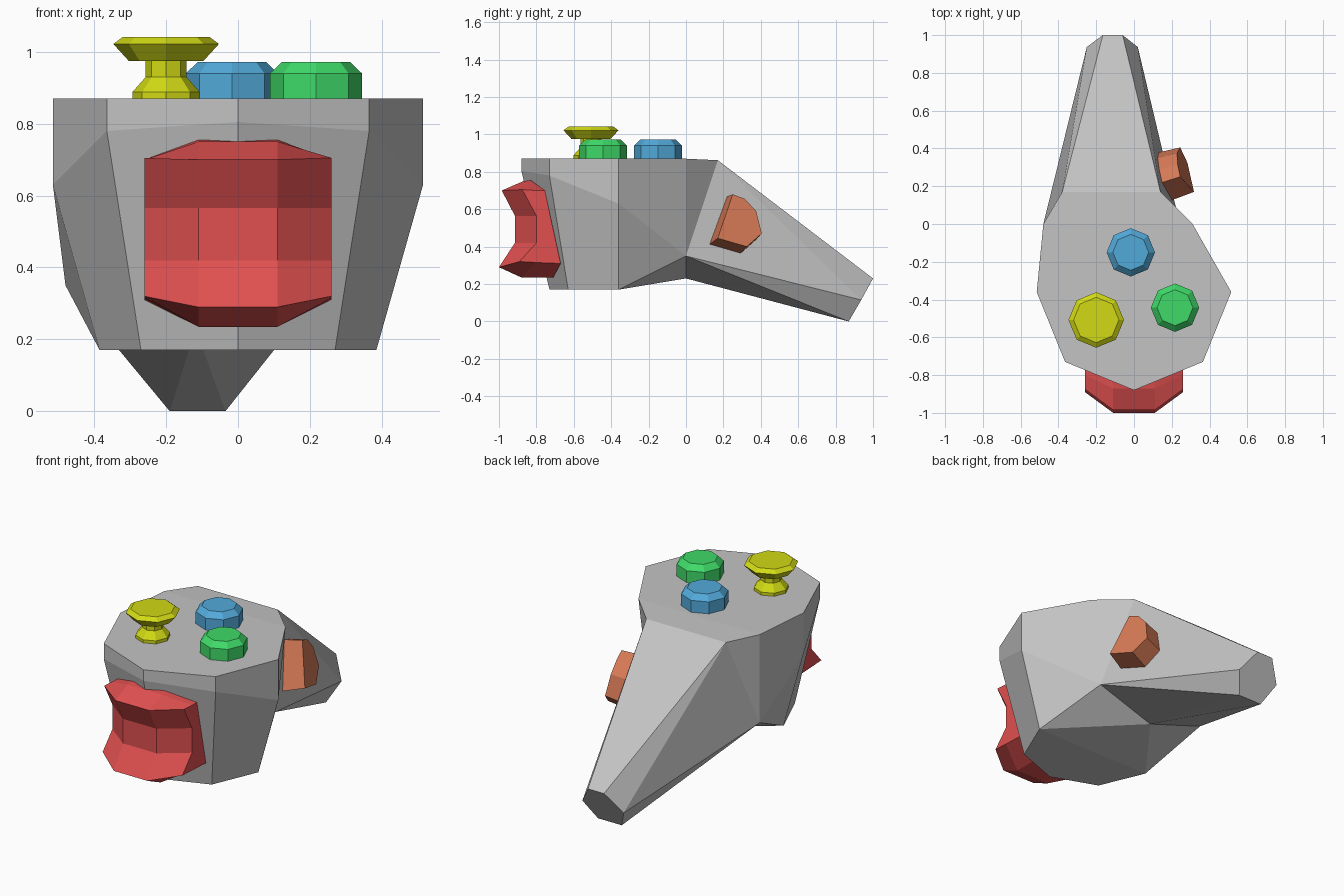
import bpy, bmesh, math
from mathutils import Vector

if "Cube" in bpy.data.objects:
    bpy.data.objects.remove(bpy.data.objects["Cube"], do_unlink=True)


def material(name, rgb):
    m = bpy.data.materials.new(name)
    m.use_nodes = True
    m.diffuse_color = (*rgb, 1)
    m.node_tree.nodes["Principled BSDF"].inputs["Base Color"].default_value = (*rgb, 1)
    return m


GREY = material("light grey", (0.55, 0.55, 0.55))
RED = material("red", (0.75, 0.08, 0.08))
YELLOW = material("yellow", (0.64, 0.70, 0.007))
GREEN = material("green", (0.05, 0.70, 0.14))
BLUE = material("blue", (0.084, 0.40, 0.70))
ORANGE = material("orange", (0.68, 0.195, 0.093))


def finish(name, bm, mat):
    bmesh.ops.recalc_face_normals(bm, faces=bm.faces)
    mesh = bpy.data.meshes.new(name)
    bm.to_mesh(mesh)
    bm.free()
    mesh.materials.append(mat)
    obj = bpy.data.objects.new(name, mesh)
    bpy.context.collection.objects.link(obj)
    return obj


def ring(bm, points):
    return [bm.verts.new(p) for p in points]


def bridge(bm, a, b, closed=True):
    n = len(a)
    for i in range(n if closed else n - 1):
        j = (i + 1) % n
        bm.faces.new((a[i], a[j], b[j], b[i]))


def mirrored(points):
    """Half outline from +x to the centre, continued to -x."""
    return points + [(-x, y, z) for x, y, z in reversed(points[:-1])]


def body():
    bm = bmesh.new()
    # front shell: rim, shoulder line and flat base, running from +x round to -x
    rim = ring(bm, [(0.31, 0, 0.87)]
               + mirrored([(0.515, -0.36, 0.87), (0.365, -0.73, 0.87), (0, -0.88, 0.87)])
               + [(-0.48, 0, 0.87)])
    waist = ring(bm, [(0.243, 0, 0.35)]
                 + mirrored([(0.515, -0.36, 0.63), (0.365, -0.73, 0.78), (0, -0.88, 0.805)])
                 + [(-0.48, 0, 0.35)])
    base = ring(bm, mirrored([(0.385, -0.36, 0.17), (0.27, -0.63, 0.17), (0, -0.73, 0.17)]))
    keel = bm.verts.new((-0.118, 0, 0.23))
    bridge(bm, rim, waist, closed=False)
    bridge(bm, waist[1:-1], base, closed=False)
    bm.faces.new(rim)
    bm.faces.new(base)
    bm.faces.new((keel, base[0], base[-1]))
    # tapering tail ending in a hexagon
    top = ring(bm, [(0.14, 0.17, 0.862), (-0.38, 0.17, 0.862)])
    tip = ring(bm, [(-0.06, 1, 0.23), (0.02, 0.937, 0.115), (-0.035, 0.87, 0),
                    (-0.19, 0.87, 0), (-0.25, 0.937, 0.115), (-0.165, 1, 0.23)])
    bm.faces.new((rim[0], rim[-1], top[1], top[0]))
    bm.faces.new((top[0], top[1], tip[5], tip[0]))
    bm.faces.new((keel, tip[2], tip[3]))
    bm.faces.new(tip)
    for k, t, (hi, mid, lo) in ((0, top[0], tip[0:3]), (-1, top[1], tip[5:2:-1])):
        for tri in ((rim[k], t, waist[k]), (t, mid, waist[k]), (t, hi, mid),
                    (waist[k], mid, lo), (waist[k], lo, keel),
                    (waist[k], base[k], keel), (waist[k], waist[1 if k == 0 else -2], base[k])):
            bm.faces.new(tri)
    finish("body", bm, GREY)


def front_grip():
    # waisted block: side profile (y, z) at the middle and at the ends
    middle = [(-0.83, 0.755), (-0.87, 0.75), (-0.985, 0.70), (-0.915, 0.565),
              (-0.915, 0.42), (-1.0, 0.29), (-0.88, 0.235), (-0.71, 0.235)]
    end = [(-0.755, 0.70), (-0.80, 0.70), (-0.875, 0.705), (-0.80, 0.565),
           (-0.80, 0.42), (-0.89, 0.32), (-0.80, 0.315), (-0.67, 0.31)]
    bm = bmesh.new()
    cols = [ring(bm, [(x, y, z) for y, z in prof])
            for x, prof in ((-0.26, end), (-0.11, middle), (0, middle), (0.11, middle), (0.26, end))]
    for a, b in zip(cols, cols[1:]):
        bridge(bm, a, b)
    bm.faces.new(cols[0])
    bm.faces.new(cols[-1])
    finish("front_grip", bm, RED)


def knob(name, x, y, profile, mat):
    # eight-sided turned knob from (radius, height) pairs
    bm = bmesh.new()
    rings = [ring(bm, [(x + r * math.cos(i * math.pi / 4), y + r * math.sin(i * math.pi / 4), z)
                       for i in range(8)]) for r, z in profile]
    for a, b in zip(rings, rings[1:]):
        bridge(bm, a, b)
    bm.faces.new(rings[0])
    bm.faces.new(rings[-1])
    finish(name, bm, mat)


def side_button():
    # slanted plate standing on the tail's flank, outlined in (y, z)
    n = Vector((0.94, 0.27, 0.2)).normalized()
    c = Vector((0.26, 0.30, 0.54))
    outline = [(0.25, 0.68), (0.315, 0.655), (0.375, 0.59),
               (0.405, 0.47), (0.325, 0.40), (0.17, 0.445)]
    face = [Vector((c.x - (n.y * (y - c.y) + n.z * (z - c.z)) / n.x, y, z)) for y, z in outline]
    bm = bmesh.new()
    outer = ring(bm, face)
    inner = ring(bm, [c + (p - c) * 1.08 - n * 0.15 for p in face])
    bridge(bm, outer, inner)
    bm.faces.new(outer)
    bm.faces.new(inner)
    finish("side_button", bm, ORANGE)


body()
front_grip()
side_button()
button = [(0.128, 0.86), (0.128, 0.94), (0.095, 0.972)]
knob("back_button", -0.017, -0.15, button, BLUE)
knob("left_button", 0.217, -0.443, button, GREEN)
knob("tall_knob", -0.2, -0.508,
     [(0.094, 0.86), (0.094, 0.888), (0.057, 0.93), (0.057, 0.975),
      (0.104, 0.975), (0.147, 1.022), (0.12, 1.042)], YELLOW)
